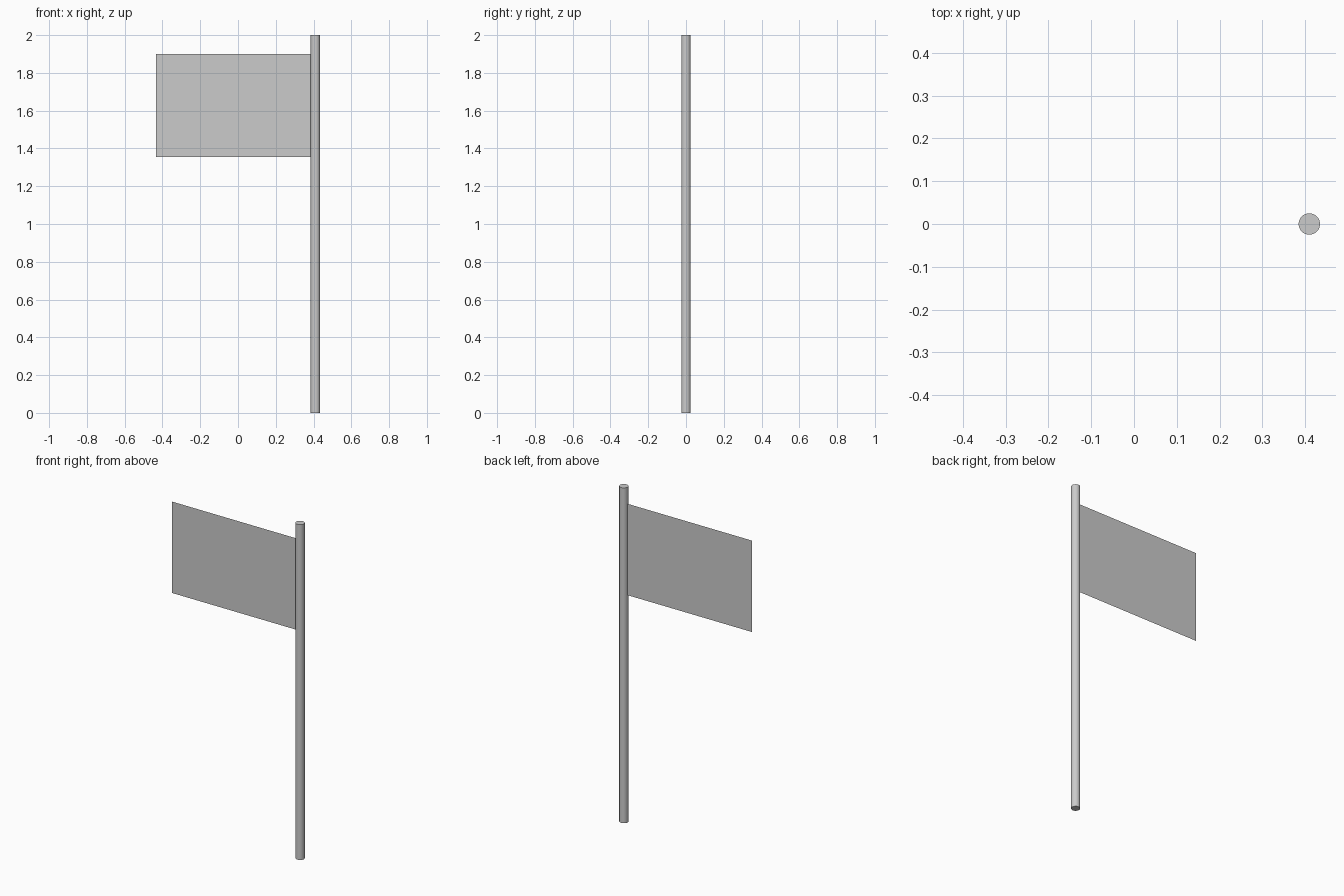
import bpy
import math

cube = bpy.data.objects.get("Cube")
if cube:
    bpy.data.objects.remove(cube, do_unlink=True)

POLE_X, POLE_R, HEIGHT = 0.41, 0.025, 2.0
FLAG_LEFT, FLAG_BOTTOM, FLAG_TOP = -0.435, 1.355, 1.9

# Single grey material
grey = bpy.data.materials.new("plain_grey")
grey.use_nodes = True
color = (0.6, 0.6, 0.6, 1)
grey.diffuse_color = color
grey.node_tree.nodes["Principled BSDF"].inputs["Base Color"].default_value = color

# Round pole
bpy.ops.mesh.primitive_cylinder_add(vertices=32, radius=POLE_R, depth=HEIGHT,
                                    location=(POLE_X, 0, HEIGHT / 2))
pole = bpy.context.object
pole.name = "pole"
pole.data.materials.append(grey)
bpy.ops.object.shade_smooth_by_angle(angle=math.radians(30))

# Flat flag sheet, attached to the side of the pole
flag_right = POLE_X - POLE_R
bpy.ops.mesh.primitive_plane_add(
    size=1, rotation=(math.pi / 2, 0, 0),
    location=((FLAG_LEFT + flag_right) / 2, 0, (FLAG_BOTTOM + FLAG_TOP) / 2))
flag = bpy.context.object
flag.name = "flag"
flag.scale = (flag_right - FLAG_LEFT, FLAG_TOP - FLAG_BOTTOM, 1)
bpy.ops.object.transform_apply(location=False, rotation=True, scale=True)
flag.data.materials.append(grey)
